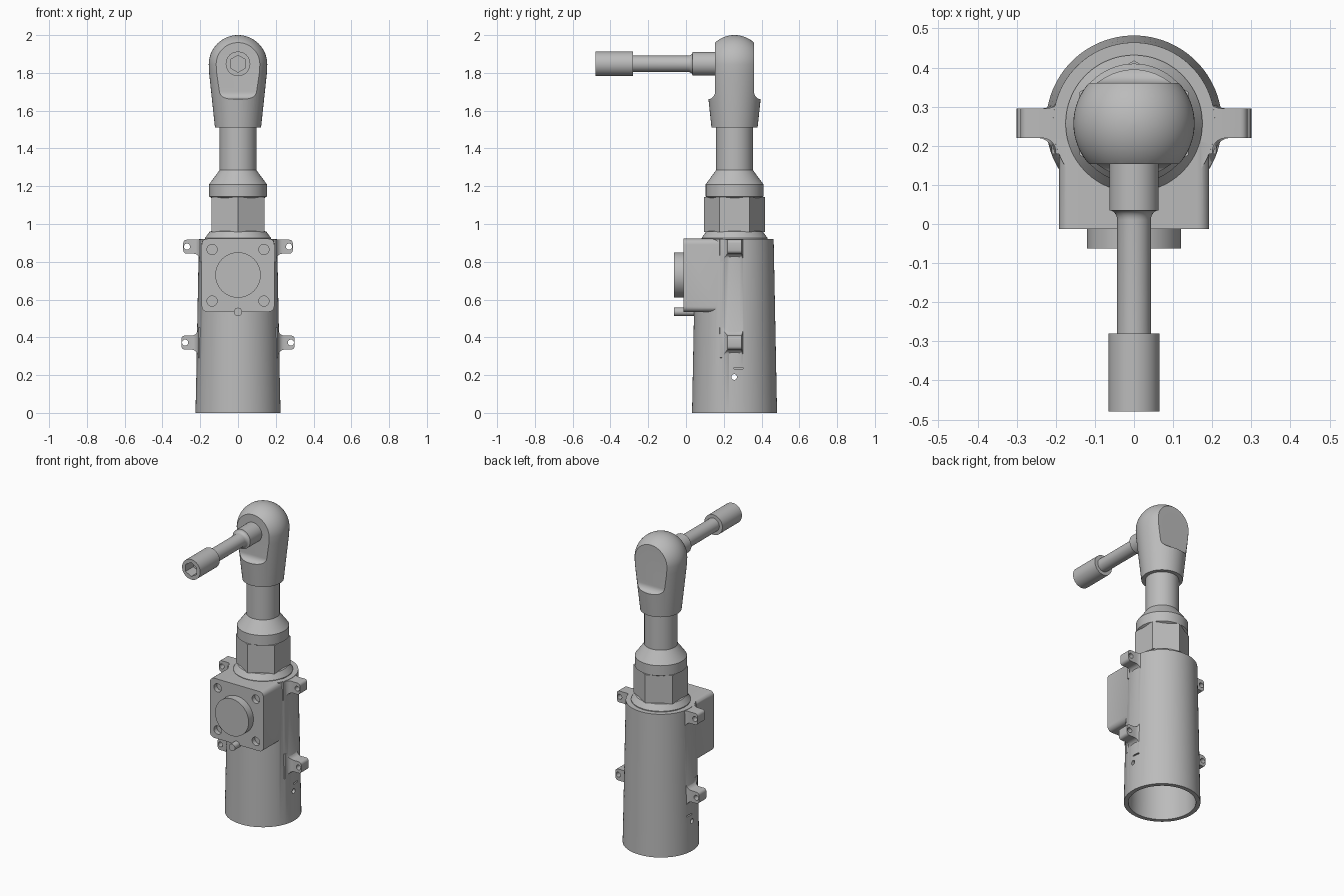
import bpy, bmesh, math
from mathutils import Matrix, Vector

old = bpy.data.objects.get("Cube")
if old:
    bpy.data.objects.remove(old, do_unlink=True)

grey = bpy.data.materials.new("plain_grey")
grey.use_nodes = True
grey.diffuse_color = (0.5, 0.5, 0.5, 1)
grey.node_tree.nodes["Principled BSDF"].inputs["Base Color"].default_value = (0.5, 0.5, 0.5, 1)

AXIS_Y = 0.257
FORWARD = Matrix.Rotation(math.pi / 2, 4, 'X')   # local z points to the front
SIDEWAYS = Matrix.Rotation(math.pi / 2, 4, 'Y')  # local z points to +x


def make(name, bm, matrix=Matrix()):
    bm.transform(matrix)
    bmesh.ops.recalc_face_normals(bm, faces=bm.faces)
    mesh = bpy.data.meshes.new(name)
    bm.to_mesh(mesh)
    bm.free()
    mesh.materials.append(grey)
    ob = bpy.data.objects.new(name, mesh)
    bpy.context.collection.objects.link(ob)
    return ob


def loft(name, rings, matrix=Matrix()):
    """Skin a list of closed rings and cap both ends."""
    bm = bmesh.new()
    rows = [[bm.verts.new(p) for p in ring] for ring in rings]
    n = len(rows[0])
    for a, b in zip(rows, rows[1:]):
        for i in range(n):
            j = (i + 1) % n
            bm.faces.new((a[i], a[j], b[j], b[i]))
    bm.faces.new(rows[0][::-1])
    bm.faces.new(rows[-1])
    return make(name, bm, matrix)


def turned(name, profile, place=(0, AXIS_Y, 0), turn=Matrix(), sides=64, phase=0.0):
    """Solid of revolution from (radius, height) pairs."""
    angles = [phase + math.tau * i / sides for i in range(sides)]
    rings = [[(r * math.cos(a), r * math.sin(a), h) for a in angles] for r, h in profile]
    return loft(name, rings, Matrix.Translation(place) @ turn)


def box(name, low, high, bevel=0.0):
    """Box, optionally with rounded edges along y."""
    bm = bmesh.new()
    bmesh.ops.create_cube(bm, size=1)
    for v in bm.verts:
        v.co = [(l + h) / 2 + c * (h - l) for l, h, c in zip(low, high, v.co)]
    if bevel:
        edges = [e for e in bm.edges
                 if abs(e.verts[0].co.y - e.verts[1].co.y) > 0.01]
        bmesh.ops.bevel(bm, geom=edges, offset=bevel, segments=6,
                        profile=0.5, affect='EDGES')
    return make(name, bm)


def combine(target, tool, operation='DIFFERENCE'):
    mod = target.modifiers.new("combine", 'BOOLEAN')
    mod.operation, mod.solver, mod.object = operation, 'EXACT', tool
    bpy.context.view_layer.objects.active = target
    bpy.ops.object.modifier_apply(modifier=mod.name)
    bpy.data.objects.remove(tool, do_unlink=True)


def smooth(ob, angle=30):
    bpy.ops.object.select_all(action='DESELECT')
    ob.select_set(True)
    bpy.context.view_layer.objects.active = ob
    bpy.ops.object.shade_smooth_by_angle(angle=math.radians(angle))


def lug(name, side, tip, z, top):
    """Ear that flares into the housing and rounds off at its tip."""
    sections = [(0.15, 0.085, 0.05), (tip - 0.09, 0.08, 0.04)]
    for i in range(1, 6):  # concave flare
        a = i / 5 * math.pi / 2
        sections.append((tip - 0.09 + 0.035 * (1 - math.cos(a)),
                         0.037 + 0.043 * (1 - math.sin(a)),
                         0.035 * (1 - math.sin(a))))
    for i in range(5):     # rounded tip
        a = i / 4 * math.pi / 2
        sections.append((tip - 0.018 + 0.018 * math.sin(a),
                         0.019 + 0.018 * math.cos(a), 0))
    rings = []
    for x, h, flare in sections:
        y0, y1 = 0.22 - flare, 0.295 + flare * 0.3
        up = min(z + h, top)
        rings.append([(side * x, y0, z - h), (side * x, y1, z - h),
                      (side * x, y1, up), (side * x, y0, up)])
    return loft(name, rings)


# Housing: tapered shell with gearbox block and lugs
housing = turned("housing", [(0.225, 0), (0.207, 0.92)], sides=96)
combine(housing, box("block", (-0.192, -0.013, 0.535), (0.192, 0.21, 0.922), 0.03), 'UNION')
for side in (-1, 1):
    for tip, z, top in ((0.29, 0.88, 0.918), (0.30, 0.372, 1)):
        combine(housing, lug("lug", side, tip, z, top), 'UNION')
        combine(housing, turned("lug_hole", [(0.016, -0.1), (0.016, 0.1)],
                                (side * (tip - 0.02), AXIS_Y, z), FORWARD, 24))
    # Slots in the side walls
    combine(housing, box("slot", (side * 0.22 - 0.015, 0.255, 0.232),
                         (side * 0.22 + 0.015, 0.303, 0.24)))
    # Screw recesses at the corners of the block
    for z in (0.592, 0.865):
        combine(housing, turned("recess", [(0.027, -0.03), (0.027, 0.03)],
                                (side * 0.137, -0.013, z), FORWARD, 32))
combine(housing, turned("cavity", [(0.2, -0.1), (0.186, 0.88)], sides=96))
combine(housing, turned("cross_hole", [(0.015, -0.4), (0.015, 0.4)],
                        (0, 0.255, 0.19), SIDEWAYS, 24))
smooth(housing)

# Front cover disc and pin
smooth(turned("cover_disc", [(0.12, -0.01), (0.12, 0.05)], (0, -0.013, 0.73), FORWARD))
smooth(turned("pin", [(0.022, -0.12), (0.022, 0.063)], (0, 0, 0.535), FORWARD, 32))

# Shoulder, hex nut, collar and neck
smooth(turned("shoulder", [(0.175, 0.915), (0.175, 0.925), (0.15, 0.96), (0.13, 0.965)]))
turned("hex_nut", [(0.161, 0.958), (0.161, 1.142)], sides=6, phase=math.pi / 6)
smooth(turned("collar", [(0.14, 1.138), (0.153, 1.145), (0.153, 1.21),
                         (0.105, 1.275), (0.098, 1.285)]), 25)
smooth(turned("neck", [(0.098, 1.27), (0.098, 1.53)]))

# Domed head with a flat scooped into its front and back
dome = [(0.155 * math.cos(a), 1.845 + 0.155 * math.sin(a))
        for a in [math.pi / 2 * i / 16 for i in range(16)]]
head = turned("head", [(0.122, 1.51), (0.153, 1.8)] + dome + [(0.003, 2.0)])
for side in (-1, 1):
    scoop = [(0.103 + 0.04 * (1 - math.cos(a)), 1.7 - 0.04 * math.sin(a))
             for a in [math.pi / 2 * i / 8 for i in range(9)]]
    scoop += [(0.3, 1.66), (0.3, 2.1), (0.103, 2.1)]
    combine(head, loft("scoop", [[(x, AXIS_Y + side * y, z) for y, z in scoop]
                                 for x in (-0.3, 0.3)]))
smooth(head)

# Drive handle: boss, rod and hex socket
fillet = [(0.043 + 0.02 * (1 - math.sin(a)), -0.035 + 0.025 * (1 - math.cos(a)))
          for a in [math.pi / 2 * i / 6 for i in range(7)]]
handle = turned("handle", [(0.063, -0.18)] + fillet
                + [(0.043, 0.28), (0.065, 0.28), (0.065, 0.48)], (0, 0, 1.848), FORWARD)
combine(handle, turned("hex_hole", [(0.045, 0.4), (0.045, 0.5)],
                       (0, 0, 1.848), FORWARD, 6, math.pi / 6))
smooth(handle)
